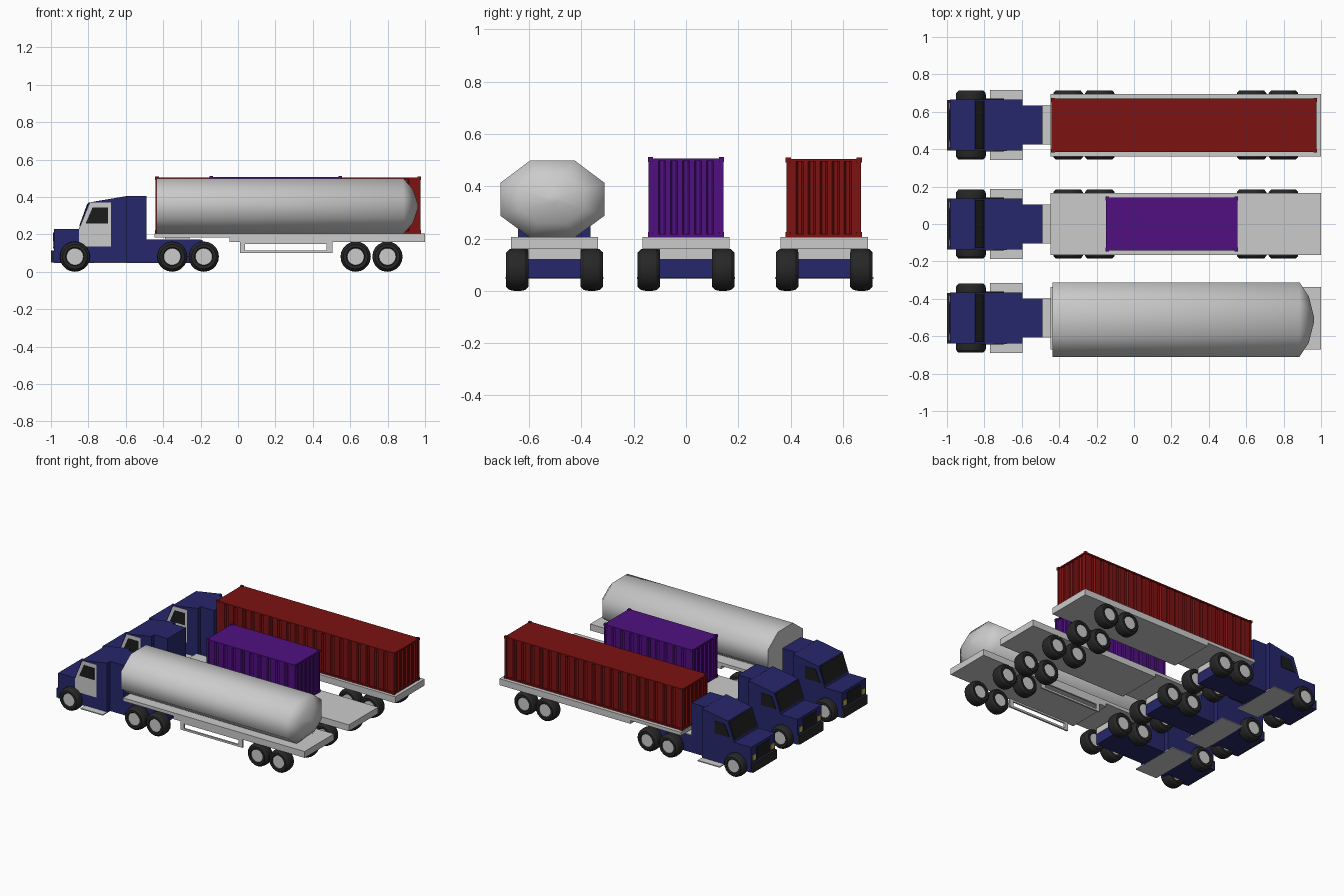
import bpy, bmesh, math

if "Cube" in bpy.data.objects:
    bpy.data.objects.remove(bpy.data.objects["Cube"])


def material(name, rgb):
    m = bpy.data.materials.new(name)
    m.diffuse_color = (*rgb, 1)
    m.use_nodes = True
    m.node_tree.nodes["Principled BSDF"].inputs["Base Color"].default_value = m.diffuse_color
    return m


BLUE = material("cab_blue", (0.02, 0.02, 0.15))
RED = material("container_red", (0.2, 0.006, 0.006))
PURPLE = material("container_purple", (0.08, 0.005, 0.22))
BLACK = material("rubber_black", (0.02, 0.02, 0.02))
GLASS = material("dark_glass", (0.012, 0.012, 0.012))
YELLOW = material("lamp_yellow", (0.6, 0.5, 0.05))


def finish(name, bm, mat=None, smooth=None):
    bmesh.ops.recalc_face_normals(bm, faces=bm.faces)
    me = bpy.data.meshes.new(name)
    bm.to_mesh(me)
    bm.free()
    if mat:
        me.materials.append(mat)
    if smooth:
        me.polygons.foreach_set("use_smooth", [True] * len(me.polygons))
        me.set_sharp_from_angle(angle=math.radians(smooth))
    ob = bpy.data.objects.new(name, me)
    bpy.context.collection.objects.link(ob)
    return ob


def extrude(bm, pts, vec):
    """Closed 3D outline swept along vec."""
    f = bm.faces.new([bm.verts.new(p) for p in pts])
    r = bmesh.ops.extrude_face_region(bm, geom=[f], use_keep_orig=True)
    moved = [v for v in r["geom"] if isinstance(v, bmesh.types.BMVert)]
    bmesh.ops.translate(bm, verts=moved, vec=vec)


def prism(name, xz, y0, y1, mat=None):
    bm = bmesh.new()
    extrude(bm, [(x, y0, z) for x, z in xz], (0, y1 - y0, 0))
    return finish(name, bm, mat)


def boxes(name, specs, mat=None):
    """Boxes given as (x0, x1, y0, y1, z0, z1), joined in one object."""
    bm = bmesh.new()
    for x0, x1, y0, y1, z0, z1 in specs:
        extrude(bm, [(x0, y0, z0), (x1, y0, z0), (x1, y1, z0), (x0, y1, z0)],
                (0, 0, z1 - z0))
    return finish(name, bm, mat)


def rings(name, loops, mat=None, smooth=None, closed=False):
    """Skin a list of equal-length point loops."""
    bm = bmesh.new()
    vs = [[bm.verts.new(p) for p in loop] for loop in loops]
    n = len(vs[0])
    pairs = list(zip(vs, vs[1:]))
    if closed:
        pairs.append((vs[-1], vs[0]))
    for a, b in pairs:
        for i in range(n):
            j = (i + 1) % n
            bm.faces.new((a[i], a[j], b[j], b[i]))
    if not closed:
        bm.faces.new(vs[0])
        bm.faces.new(vs[-1])
    return finish(name, bm, mat, smooth)


def lathe(name, x, y, z, profile, mat, closed, n=20):
    loops = [[(x + r * math.cos(2 * math.pi * i / n), y + w,
               z + r * math.sin(2 * math.pi * i / n)) for i in range(n)]
             for r, w in profile]
    return rings(name, loops, mat, 30, closed)


def wheel(name, x, y):
    lathe(name + "_tire", x, y, 0.081,
          [(0.045, -0.036), (0.05, -0.043), (0.066, -0.043), (0.078, -0.03), (0.081, -0.014),
           (0.081, 0.014), (0.078, 0.03), (0.066, 0.043), (0.05, 0.043), (0.045, 0.036)],
          BLACK, True)
    lathe(name + "_hub", x, y, 0.081,
          [(0.046, -0.036), (0.046, 0.036)], None, False)


def tractor(tag, c):
    # cab with bonnet, narrower sleeper and chassis
    prism(tag + "_cab", [(-0.985, 0.048), (-0.985, 0.23), (-0.85, 0.23), (-0.80, 0.37),
                         (-0.595, 0.405), (-0.595, 0.048)], c - 0.137, c + 0.137, BLUE)
    boxes(tag + "_sleeper", [(-0.60, -0.488, c - 0.104, c + 0.104, 0.048, 0.405)], BLUE)
    boxes(tag + "_chassis", [(-0.49, -0.19, c - 0.104, c + 0.104, 0.048, 0.17)], BLUE)
    boxes(tag + "_coupling_plate", [(-0.488, -0.2, c - 0.103, c + 0.103, 0.17, 0.174),
                                    (-0.39, -0.26, c - 0.08, c + 0.08, 0.173, 0.186),
                                    (-0.19, -0.186, c - 0.1, c + 0.1, 0.122, 0.165)])
    # front end
    boxes(tag + "_bumper", [(-1.0, -0.98, c - 0.135, c + 0.135, 0.05, 0.115)], BLACK)
    boxes(tag + "_grille", [(-0.989, -0.98, c - 0.075, c + 0.075, 0.125, 0.21)], GLASS)
    boxes(tag + "_headlights", [(-0.989, -0.98, c + s * 0.103 - 0.018, c + s * 0.103 + 0.018,
                                 0.13, 0.165) for s in (-1, 1)], YELLOW)
    prism(tag + "_windshield", [(-0.849, 0.245), (-0.806, 0.364), (-0.80, 0.362),
                                (-0.843, 0.243)], c - 0.127, c + 0.127, GLASS)
    # light door on the near side, dark windows on both sides
    prism(tag + "_door", [(-0.85, 0.135), (-0.68, 0.135), (-0.68, 0.37), (-0.79, 0.37),
                          (-0.85, 0.225)], c - 0.139, c - 0.13)
    for s, side in ((-1, "near"), (1, "far")):
        prism(f"{tag}_{side}_window", [(-0.815, 0.257), (-0.695, 0.257), (-0.695, 0.343),
                                       (-0.778, 0.343)], c + s * 0.13, c + s * 0.141, GLASS)
    # side steps
    boxes(tag + "_steps", [(-0.77, -0.595, c - 0.188, c + 0.188, 0.046, 0.053)])


def trailer(tag, c):
    # flat deck, thin over the coupling and deeper behind
    prism(tag + "_deck", [(-0.447, 0.183), (-0.447, 0.206), (1.0, 0.206), (1.0, 0.16),
                          (-0.045, 0.16), (-0.045, 0.183)], c - 0.167, c + 0.167)
    for s, side in ((-1, "near"), (1, "far")):
        for i, x in enumerate((-0.872, -0.352, -0.183, 0.629, 0.799)):
            wheel(f"{tag}_{side}_wheel_{i + 1}", x, c + s * 0.142)


def grooved_side(a, b, count):
    """(distance, depth) points of a wall with evenly spaced grooves."""
    pts = [(a, 0)]
    step = (b - a) / (count + 1)
    for k in range(1, count + 1):
        m = a + step * k
        pts += [(m - 0.014, 0), (m - 0.007, 0.009), (m + 0.007, 0.009), (m + 0.014, 0)]
    return pts


def container(tag, x0, x1, c, z0, z1, mat, count):
    h, g = 0.143, 0.005
    a, b, y0, y1 = x0 + g, x1 - g, c - h + g, c + h - g
    # corrugated walls from one grooved plan outline
    plan = [(t, y0 + d) for t, d in grooved_side(a, b, count)]
    plan += [(b - d, t) for t, d in grooved_side(y0, y1, 5)]
    plan += [(a + b - t, y1 - d) for t, d in grooved_side(a, b, count)]
    plan += [(a + d, y0 + y1 - t) for t, d in grooved_side(y0, y1, 5)]
    bm = bmesh.new()
    extrude(bm, [(x, y, z0 + 0.002) for x, y in plan], (0, 0, z1 - z0 - 0.008))
    finish(tag + "_walls", bm, mat)
    # roof, floor, corner posts and corner blocks
    specs = [(x0, x1, c - h, c + h, z1 - 0.014, z1 - 0.004),
             (x0, x1, c - h, c + h, z0, z0 + 0.012)]
    for x in (x0 + 0.007, x1 - 0.007):
        for y in (c - h + 0.007, c + h - 0.007):
            specs.append((x - 0.007, x + 0.007, y - 0.007, y + 0.007, z0, z1))
            for z in (z0, z1 - 0.018):
                specs.append((x - 0.01, x + 0.01, y - 0.01, y + 0.01, z, z + 0.018))
    boxes(tag + "_frame", specs, mat)


TRUCKS = {"tank_truck": -0.503, "short_truck": 0.0, "long_truck": 0.529}
for tag, c in TRUCKS.items():
    tractor(tag, c)
    trailer(tag, c)

container("long_container", -0.44, 0.976, 0.527, 0.206, 0.509, RED, 19)
container("short_container", -0.15, 0.554, 0.0, 0.206, 0.511, PURPLE, 9)

# eight-sided tank with a flat front and domed rear
section = [(0.199, -0.063), (0.199, 0.063), (0.086, 0.148), (-0.086, 0.148),
           (-0.199, 0.063), (-0.199, -0.063), (-0.086, -0.146), (0.086, -0.146)]
stations = [(-0.436, 1), (0.885, 1), (0.935, 0.62), (0.962, 0.08)]
rings("tank", [[(x, -0.511 + y * s, 0.35 + z * s) for y, z in section]
               for x, s in stations], None, 60)

# side guards hang below the tank trailer only
guards = []
for s in (-1, 1):
    ya, yb = sorted((TRUCKS["tank_truck"] + s * 0.167, TRUCKS["tank_truck"] + s * 0.155))
    guards += [(0.01, 0.505, ya, yb, 0.10, 0.114), (0.01, 0.505, ya, yb, 0.148, 0.162),
               (0.01, 0.037, ya, yb, 0.10, 0.162), (0.473, 0.505, ya, yb, 0.10, 0.162)]
boxes("tank_trailer_side_guards", guards)
